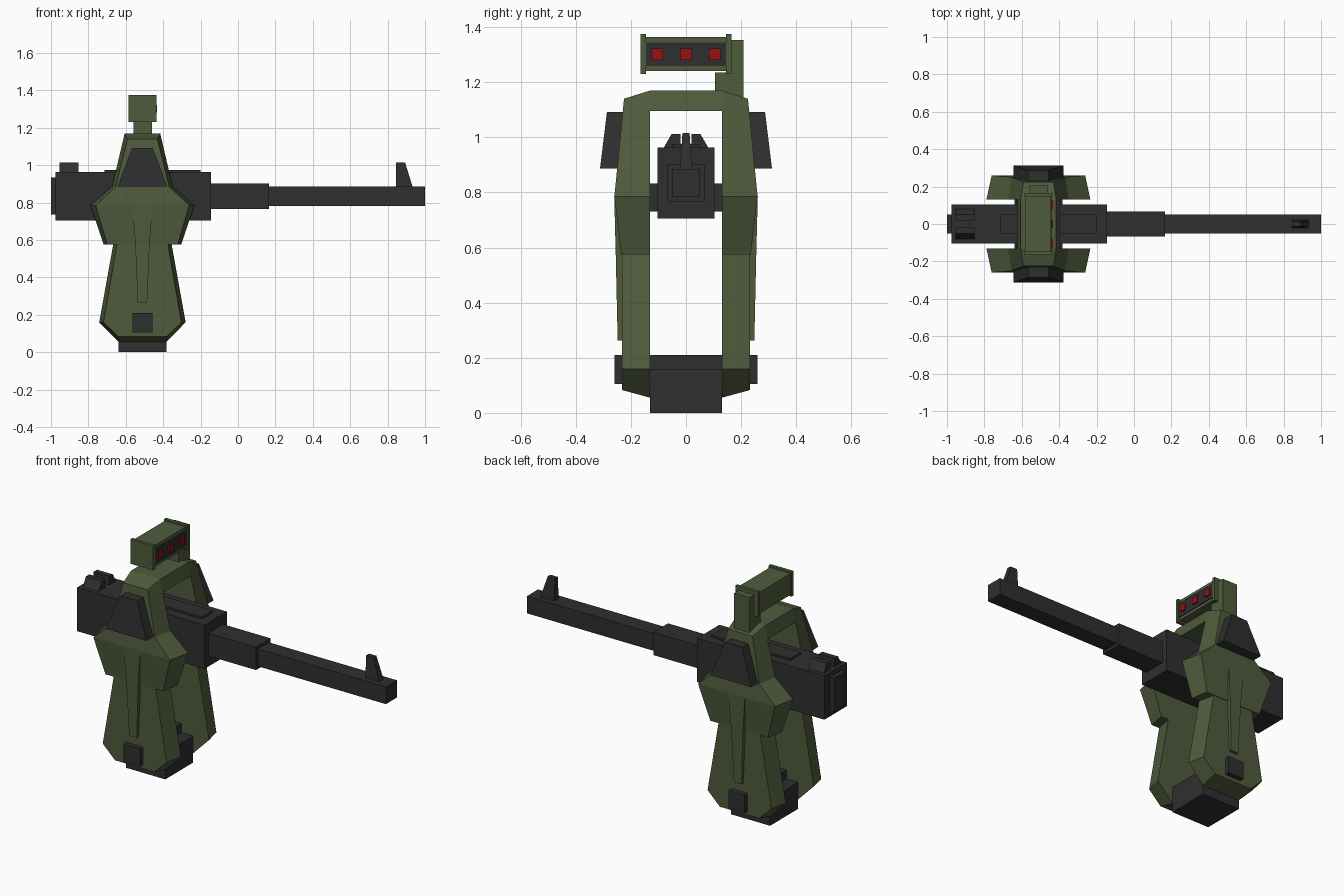
import bpy, bmesh

CX = -0.511  # centre line of the mount frame


def material(name, rgb):
    m = bpy.data.materials.new(name)
    m.diffuse_color = (*rgb, 1)
    return m


GREEN = material("olive green", (0.078, 0.105, 0.045))
DARK = material("dark grey", (0.028, 0.028, 0.029))
RED = material("lens red", (0.30, 0.006, 0.008))


def finish(name, bm, mat):
    bmesh.ops.recalc_face_normals(bm, faces=bm.faces)
    me = bpy.data.meshes.new(name)
    bm.to_mesh(me)
    bm.free()
    me.materials.append(mat)
    ob = bpy.data.objects.new(name, me)
    bpy.context.collection.objects.link(ob)
    return ob


def loft(name, rings, mat):
    """Join rings of points into a closed skin with end caps."""
    bm = bmesh.new()
    vs = [[bm.verts.new(p) for p in r] for r in rings]
    n = len(vs[0])
    for a, b in zip(vs, vs[1:]):
        for i in range(n):
            j = (i + 1) % n
            bm.faces.new((a[i], a[j], b[j], b[i]))
    bm.faces.new(vs[0])
    bm.faces.new(vs[-1])
    return finish(name, bm, mat)


def box(name, x, y, z, mat):
    rings = [[(x[0], y[0], h), (x[1], y[0], h), (x[1], y[1], h), (x[0], y[1], h)] for h in z]
    return loft(name, rings, mat)


def frame_part(name, rows, side, mat, y_in=0.13):
    """rows: inner z, inner half width, outer z, outer half width, outer y"""
    rings = []
    for zi, wi, zo, wo, yo in rows:
        rings.append([(CX - wi, side * y_in, zi), (CX + wi, side * y_in, zi),
                      (CX + wo, side * yo, zo), (CX - wo, side * yo, zo)])
    return loft(name, rings, mat)


# gun
box("gun_body", (-0.975, -0.145), (-0.104, 0.104), (0.705, 0.963), DARK)
box("gun_rear_plate", (-1.0, -0.975), (-0.052, 0.052), (0.735, 0.935), DARK)
box("gun_top_plate", (-0.715, -0.2), (-0.05, 0.05), (0.96, 0.975), DARK)
box("barrel_sleeve", (-0.145, 0.165), (-0.068, 0.068), (0.767, 0.902), DARK)
box("barrel", (0.165, 1.0), (-0.051, 0.051), (0.783, 0.885), DARK)
loft("front_sight", [
    [(0.845, -0.022, 0.88), (0.935, -0.022, 0.88), (0.935, 0.022, 0.88), (0.845, 0.022, 0.88)],
    [(0.845, -0.013, 1.015), (0.893, -0.013, 1.015), (0.893, 0.013, 1.015), (0.845, 0.013, 1.015)],
], DARK)
for s, tag in ((-1, "right"), (1, "left")):
    loft("rear_sight_" + tag, [
        [(x, s * y, z) for y, z in ((0.02, 0.96), (0.082, 0.96), (0.052, 1.013), (0.02, 1.013))]
        for x in (-0.955, -0.852)], DARK)

# cross pieces of the mount
box("gun_axle", (CX - 0.12, CX + 0.12), (-0.135, 0.135), (0.73, 0.832), DARK)
box("base_block", (CX - 0.128, CX + 0.128), (-0.13, 0.13), (0.0, 0.157), DARK)
box("base_crossbar", (CX - 0.053, CX + 0.053), (-0.26, 0.26), (0.105, 0.21), DARK)
loft("top_bar", [
    [(CX - w, -0.13, z), (CX + w, -0.13, z), (CX + w, 0.13, z), (CX - w, 0.13, z)]
    for z, w in ((1.095, 0.112), (1.17, 0.095))], GREEN)

# side frames, mirrored front and back
for s, tag in ((-1, "front"), (1, "back")):
    frame_part(tag + "_upper_frame", [
        (1.17, 0.095, 1.14, 0.08, 0.225),
        (0.885, 0.162, 0.885, 0.143, 0.25),
        (0.785, 0.278, 0.785, 0.25, 0.26),
        (0.575, 0.207, 0.575, 0.188, 0.235)], s, GREEN)
    frame_part(tag + "_leg", [
        (0.60, 0.152, 0.60, 0.132, 0.232),
        (0.16, 0.231, 0.16, 0.208, 0.232),
        (0.055, 0.128, 0.083, 0.128, 0.232)], s, GREEN)
    frame_part(tag + "_leg_rib", [
        (0.785, 0.055, 0.785, 0.055, 0.2605),
        (0.575, 0.038, 0.575, 0.038, 0.255),
        (0.262, 0.025, 0.262, 0.025, 0.248)], s, GREEN, 0.2)
    frame_part(tag + "_shoulder_plate", [
        (1.092, 0.055, 1.092, 0.055, 0.287),
        (0.887, 0.133, 0.887, 0.133, 0.312)], s, DARK, 0.21)

# targeting head
box("head_bracket", (-0.56, -0.46), (0.105, 0.208), (1.13, 1.235), GREEN)
box("head_bracket_upright", (-0.56, -0.46), (0.155, 0.208), (1.235, 1.353), GREEN)
box("head_body", (-0.58, -0.445), (-0.147, 0.147), (1.24, 1.365), GREEN)
for s, tag in ((-1, "right"), (1, "left")):
    y = sorted((s * 0.146, s * 0.165))
    box("head_cap_" + tag, (-0.585, -0.437), y, (1.23, 1.375), GREEN)
box("lens_panel", (-0.446, -0.440), (-0.146, 0.146), (1.258, 1.345), DARK)
for i in (-1, 0, 1):
    y = i * 0.104
    box("lens_%d" % (i + 2), (-0.441, -0.432), (y - 0.021, y + 0.021), (1.281, 1.322), RED)
